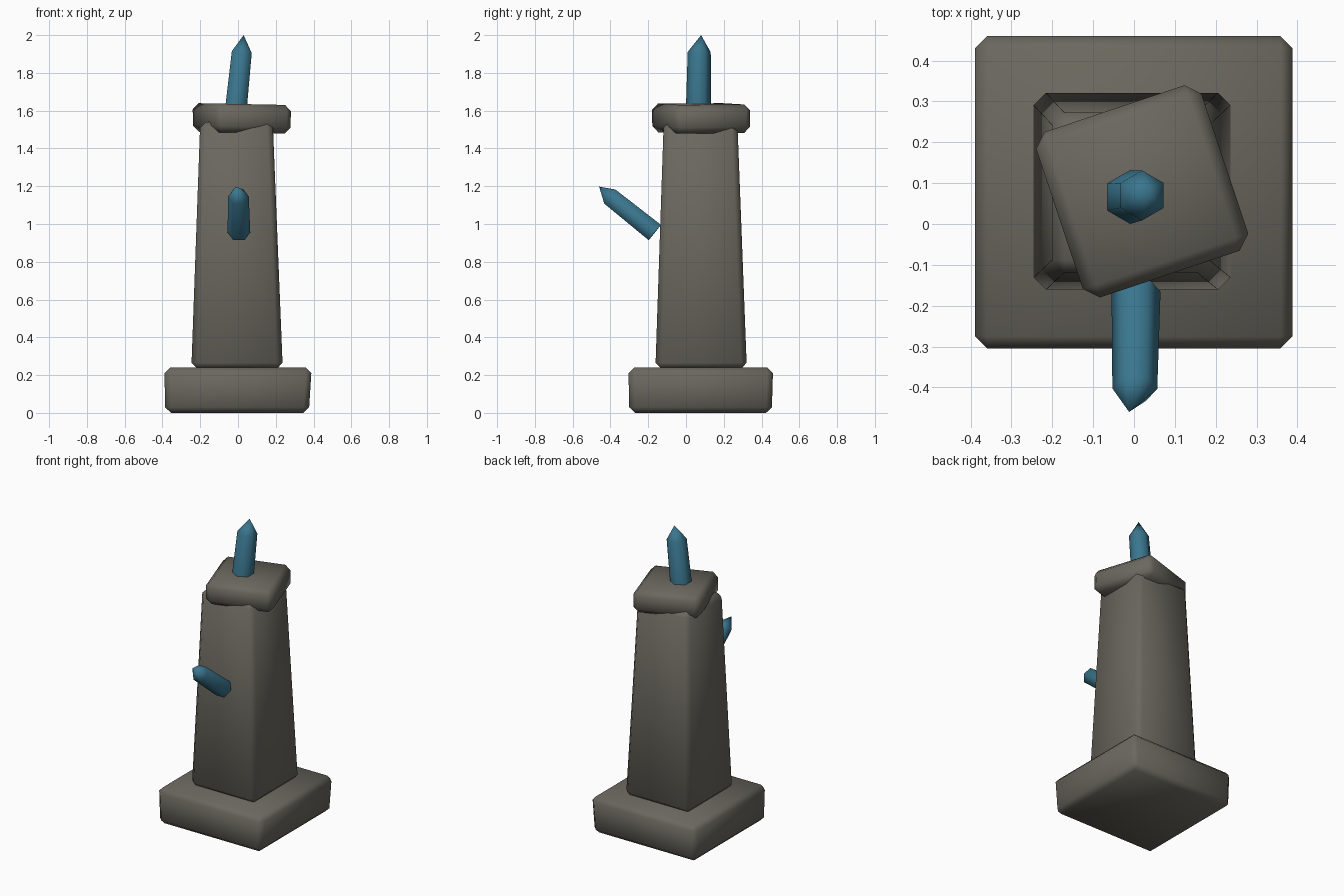
import bpy, bmesh, math
from mathutils import Vector, Matrix

if "Cube" in bpy.data.objects:
    bpy.data.objects.remove(bpy.data.objects["Cube"])


def material(name, rgb):
    m = bpy.data.materials.new(name)
    m.diffuse_color = (*rgb, 1)
    m.use_nodes = True
    m.node_tree.nodes["Principled BSDF"].inputs["Base Color"].default_value = m.diffuse_color
    return m


STONE = material("grey stone", (0.145, 0.137, 0.113))
CRYSTAL = material("blue crystal", (0.042, 0.18, 0.27))


def finish(bm, name, mat, angle):
    bmesh.ops.recalc_face_normals(bm, faces=bm.faces)
    me = bpy.data.meshes.new(name)
    bm.to_mesh(me)
    bm.free()
    me.materials.append(mat)
    ob = bpy.data.objects.new(name, me)
    bpy.context.collection.objects.link(ob)
    bpy.ops.object.select_all(action='DESELECT')
    ob.select_set(True)
    bpy.context.view_layer.objects.active = ob
    bpy.ops.object.shade_smooth_by_angle(angle=math.radians(angle))
    return ob


def block(name, z0, z1, low, high, bevel, spin=0, tilt=0):
    """Tapered chamfered block; low/high are (centre x, centre y, half x, half y)."""
    bm = bmesh.new()
    bmesh.ops.create_cube(bm, size=2)
    rot = Matrix.Rotation(spin, 3, 'Z')
    for v in bm.verts:
        cx, cy, hx, hy = high if v.co.z > 0 else low
        p = rot @ Vector((v.co.x * hx, v.co.y * hy, 0))
        z = z1 if v.co.z > 0 else z0
        v.co = Vector((cx + p.x, cy + p.y, z + tilt * p.x))
    bmesh.ops.bevel(bm, geom=bm.edges[:], offset=bevel, segments=1,
                    affect='EDGES', profile=0.5)
    return finish(bm, name, STONE, 60)


def crystal(name, base, shoulder, tip, radius, end_radius, side, turn=0):
    """Six-sided pointed prism between two ring centres and a tip."""
    base, shoulder, tip = Vector(base), Vector(shoulder), Vector(tip)
    axis = (shoulder - base).normalized()
    u = Vector(side)
    u = (u - axis * u.dot(axis)).normalized()
    w = axis.cross(u)
    bm = bmesh.new()
    rings = []
    for c, r in ((base, radius), (shoulder, end_radius)):
        rings.append([bm.verts.new(c + r * (math.cos(a) * u + math.sin(a) * w))
                      for a in (turn + i * math.tau / 6 for i in range(6))])
    top = bm.verts.new(tip)
    bm.faces.new(rings[0][::-1])
    for i in range(6):
        j = (i + 1) % 6
        bm.faces.new((rings[0][i], rings[0][j], rings[1][j], rings[1][i]))
        bm.faces.new((rings[1][i], rings[1][j], top))
    return finish(bm, name, CRYSTAL, 62)


# stone parts
block("base_slab", 0, 0.24, (-0.005, 0.077, 0.38, 0.377), (0, 0.078, 0.39, 0.383), 0.03)
block("tapered_column", 0.235, 1.54, (-0.005, 0.08, 0.242, 0.242),
      (-0.008, 0.077, 0.192, 0.195), 0.03)
block("twisted_cap", 1.483, 1.635, (0.02, 0.08, 0.212, 0.212),
      (0.02, 0.08, 0.214, 0.214), 0.033, math.radians(18.5), -0.02)

# crystals
crystal("top_crystal", (-0.016, 0.065, 1.56), (0.02, 0.07, 1.91), (0.03, 0.08, 2.0),
        0.067, 0.061, (0, 1, 0))
crystal("front_crystal", (0.005, -0.165, 0.955), (0.002, -0.403, 1.145),
        (-0.012, -0.46, 1.198), 0.06, 0.055, (1, 0, 0))
